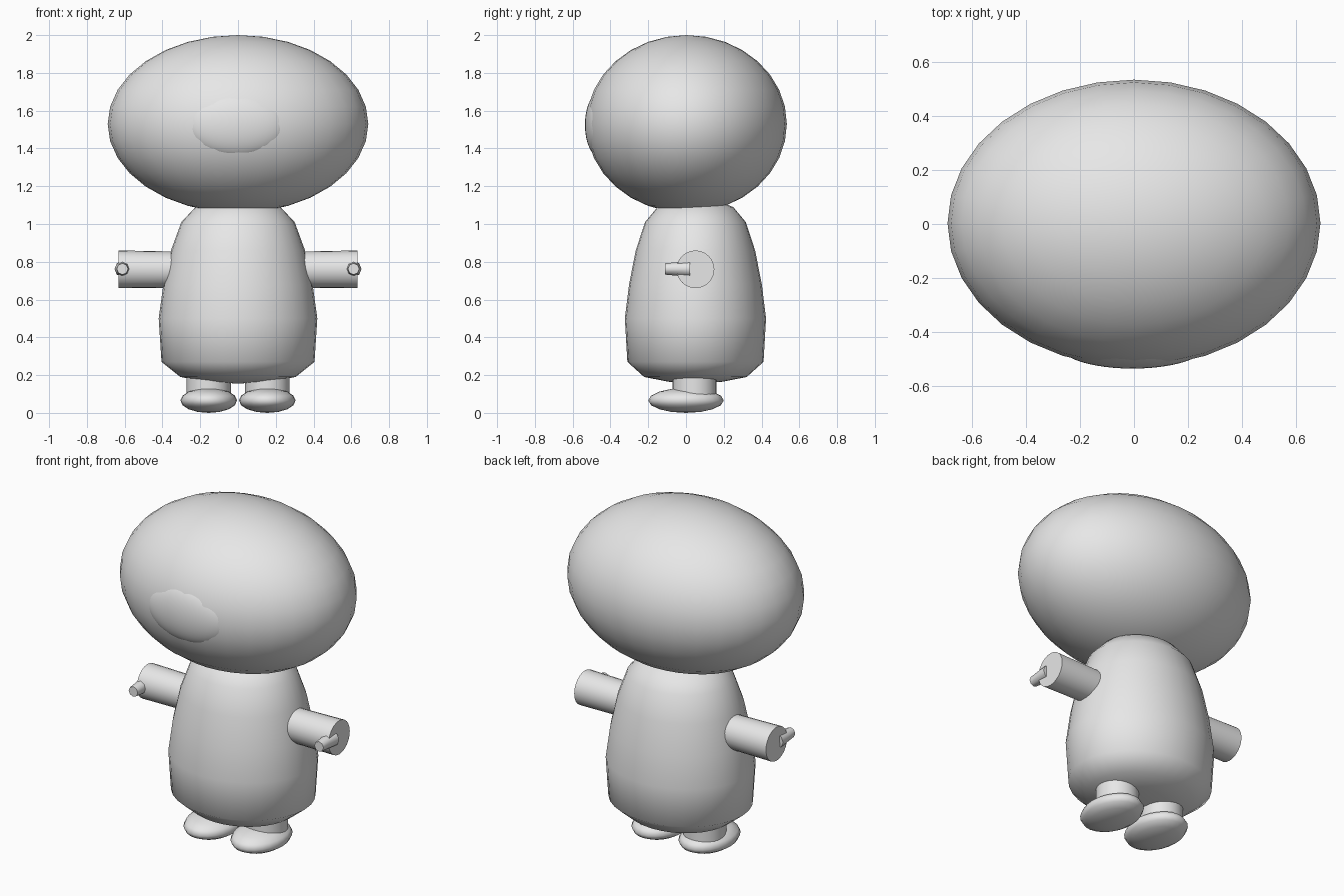
import bpy
import math
from mathutils import Matrix, Vector

cube = bpy.data.objects.get("Cube")
if cube:
    bpy.data.objects.remove(cube, do_unlink=True)

grey = bpy.data.materials.new("plain_grey")
grey.use_nodes = True
colour = (0.8, 0.8, 0.8, 1)
grey.diffuse_color = colour
grey.node_tree.nodes["Principled BSDF"].inputs["Base Color"].default_value = colour


def finish(name, angle):
    """Name, colour and smooth the active object."""
    obj = bpy.context.object
    obj.name = name
    obj.data.materials.clear()
    obj.data.materials.append(grey)
    bpy.ops.object.transform_apply(location=False, rotation=True, scale=True)
    bpy.ops.object.shade_smooth_by_angle(angle=math.radians(angle))
    return obj


def ellipsoid(name, centre, radii, segments=32, rings=16):
    bpy.ops.mesh.primitive_uv_sphere_add(segments=segments, ring_count=rings, location=centre)
    bpy.context.object.scale = radii
    return finish(name, 80)


def rod(name, start, end, r1, r2, sides):
    """Tapered cylinder between two points."""
    a, b = Vector(start), Vector(end)
    bpy.ops.mesh.primitive_cone_add(vertices=sides, radius1=r1, radius2=r2,
                                    depth=(b - a).length, location=(a + b) / 2)
    bpy.context.object.rotation_euler = (b - a).to_track_quat('Z', 'Y').to_euler()
    return finish(name, 50)


def lathe(name, profile, centre, y_scale, sides=32):
    """Surface of revolution; first and last profile points lie on the axis."""
    verts = [(0, 0, profile[0][1])]
    for r, z in profile[1:-1]:
        for i in range(sides):
            a = math.tau * i / sides
            verts.append((r * math.cos(a), r * math.sin(a) * y_scale, z))
    verts.append((0, 0, profile[-1][1]))
    last, rows = len(verts) - 1, len(profile) - 2
    faces = []
    for i in range(sides):
        j = (i + 1) % sides
        faces.append((0, 1 + j, 1 + i))
        for k in range(rows - 1):
            lo, hi = 1 + k * sides, 1 + (k + 1) * sides
            faces.append((lo + i, lo + j, hi + j, hi + i))
        top = 1 + (rows - 1) * sides
        faces.append((top + i, top + j, last))
    mesh = bpy.data.meshes.new(name)
    mesh.from_pydata(verts, [], faces)
    obj = bpy.data.objects.new(name, mesh)
    obj.location = centre
    bpy.context.collection.objects.link(obj)
    bpy.ops.object.select_all(action='DESELECT')
    obj.select_set(True)
    bpy.context.view_layer.objects.active = obj
    return finish(name, 80)


# Head with a shallow muzzle on its front
ellipsoid("head", (0, 0.003, 1.53), (0.69, 0.531, 0.47))
ellipsoid("muzzle", (-0.005, -0.45, 1.525), (0.27, 0.085, 0.176), 48, 24)

# Pear-shaped body
lathe("body", [(0, 0.155), (0.16, 0.165), (0.305, 0.19), (0.405, 0.27), (0.42, 0.5),
               (0.395, 0.68), (0.355, 0.86), (0.3, 1.01), (0.225, 1.09), (0.1, 1.13),
               (0, 1.14)], (0, 0.05, 0), 0.89)

# Limbs, one set per side
for side, s in (("left", 1), ("right", -1)):
    rod(side + "_arm", (s * 0.2, 0.05, 0.758), (s * 0.632, 0.05, 0.76), 0.094, 0.1, 24)
    rod(side + "_thumb", (s * 0.612, 0.02, 0.762), (s * 0.612, -0.112, 0.762), 0.042, 0.03, 8)
    rod(side + "_leg", (s * 0.155, 0.045, 0.08), (s * 0.155, 0.045, 0.24), 0.117, 0.117, 24)
    ellipsoid(side + "_foot", (s * 0.155, 0, 0.066), (0.15, 0.2, 0.066), 24, 8)
